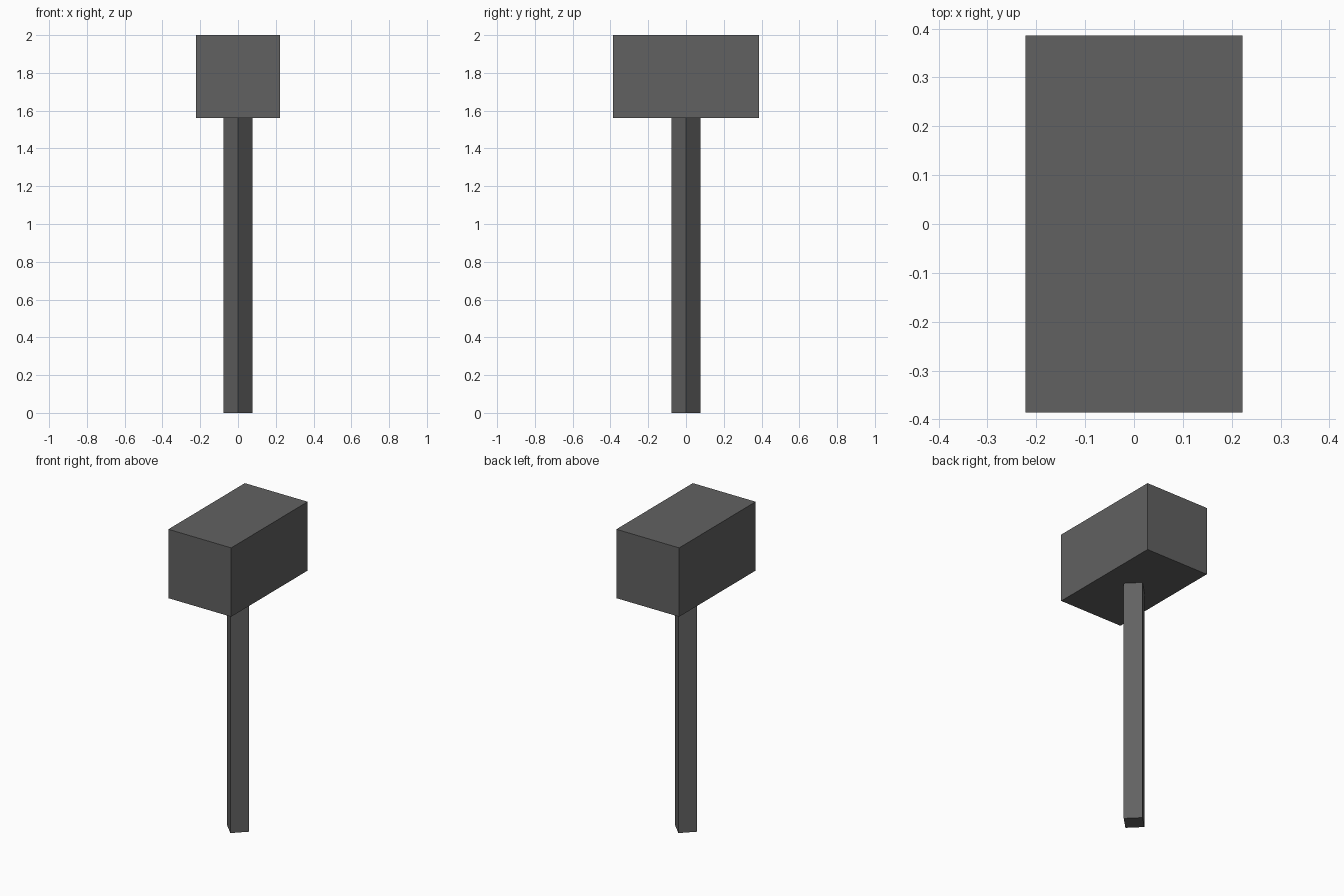
import bpy, math

if "Cube" in bpy.data.objects:
    bpy.data.objects.remove(bpy.data.objects["Cube"])

grey = bpy.data.materials.new("dark grey")
grey.diffuse_color = (0.12, 0.12, 0.12, 1)
grey.use_nodes = True
grey.node_tree.nodes["Principled BSDF"].inputs["Base Color"].default_value = grey.diffuse_color


def finish(name):
    ob = bpy.context.object
    ob.name = name
    ob.data.materials.append(grey)
    bpy.ops.object.transform_apply(location=False, rotation=True, scale=True)
    return ob


HEAD_BOTTOM, TOP = 1.56, 2.0

# Block-shaped hammer head
bpy.ops.mesh.primitive_cube_add(size=1, location=(0, 0, (HEAD_BOTTOM + TOP) / 2))
bpy.context.object.scale = (0.444, 0.772, TOP - HEAD_BOTTOM)
finish("hammer_head")

# Four-sided handle, corners pointing along x and y
bpy.ops.mesh.primitive_cylinder_add(vertices=4, radius=0.077, depth=HEAD_BOTTOM,
                                    location=(0, 0, HEAD_BOTTOM / 2))
finish("handle")
